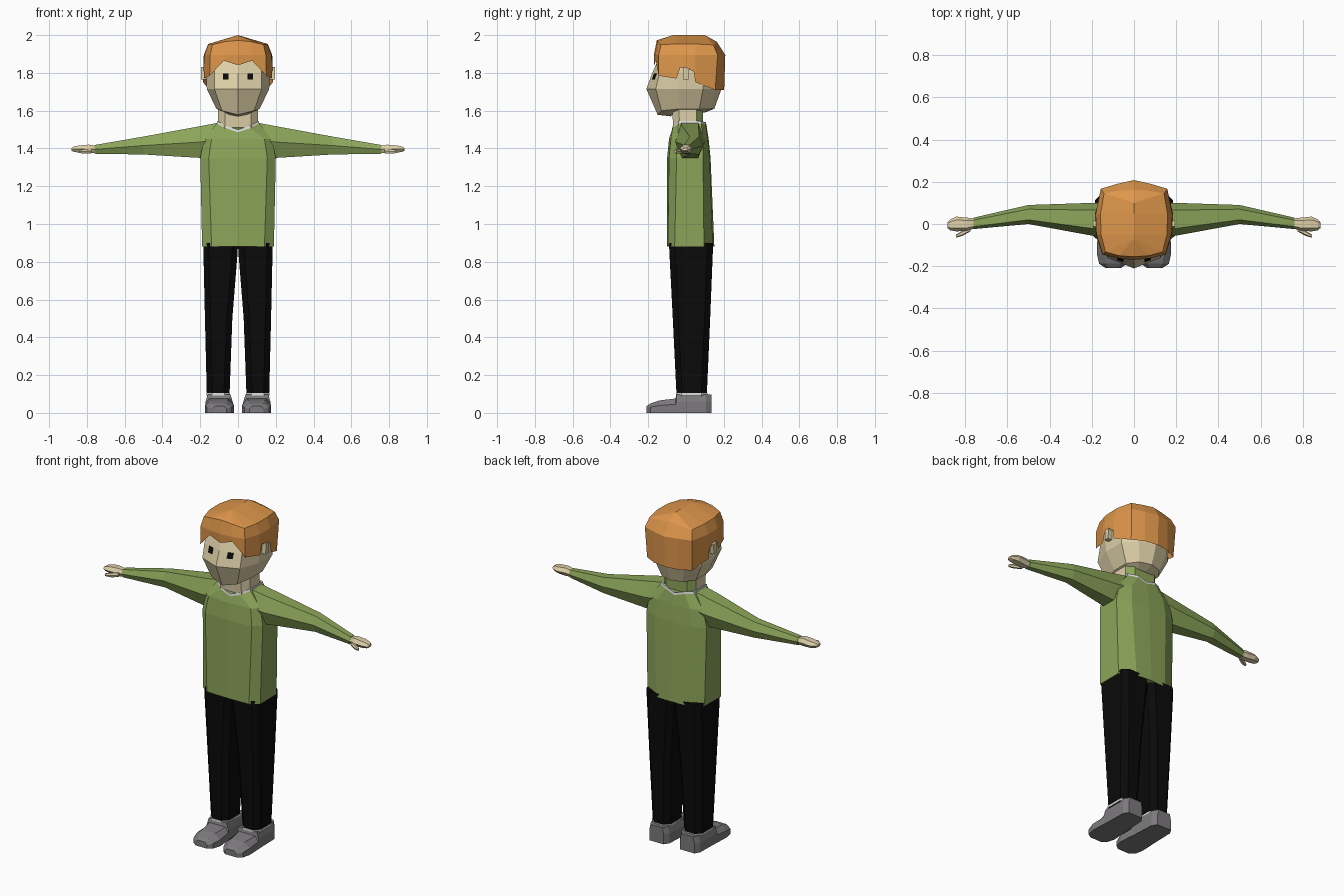
import bpy, bmesh
from mathutils import Vector
from mathutils.bvhtree import BVHTree


def material(name, rgb):
    m = bpy.data.materials.new(name)
    m.diffuse_color = (*rgb, 1)
    return m


GREEN = material("sweater green", (0.262, 0.376, 0.102))
HAIR = material("ginger hair", (0.73, 0.305, 0.07))
SKIN = material("skin", (0.73, 0.63, 0.392))
BLACK = material("black", (0.003, 0.003, 0.003))
GREY = material("shoe grey", (0.205, 0.195, 0.205))
WHITE = material("white trim", (0.75, 0.75, 0.75))


def finish(name, bm, mats, mirror=False):
    bmesh.ops.remove_doubles(bm, verts=bm.verts, dist=0.002)
    bmesh.ops.recalc_face_normals(bm, faces=bm.faces)
    me = bpy.data.meshes.new(name)
    bm.to_mesh(me)
    bm.free()
    ob = bpy.data.objects.new(name, me)
    bpy.context.collection.objects.link(ob)
    for m in mats:
        me.materials.append(m)
    if mirror:
        ob.modifiers.new("Mirror", 'MIRROR')
    return ob


def loft(name, rings, mat, mirror=False, caps=True, mats=None):
    """Skin a list of equal-length closed rings."""
    bm = bmesh.new()
    rows = [[bm.verts.new(p) for p in r] for r in rings]
    n = len(rows[0])
    for a, b in zip(rows, rows[1:]):
        for i in range(n):
            j = (i + 1) % n
            bm.faces.new((a[i], a[j], b[j], b[i]))
    if caps:
        bm.faces.new(rows[0])
        bm.faces.new(rows[-1])
    return finish(name, bm, mats or [mat], mirror)


def sym(half, z=None):
    """Full ring from a right-hand half outline running front to back."""
    pts = [(p[0], p[1], p[2] if len(p) > 2 else z) for p in half]
    return pts + [(-x, y, h) for x, y, h in reversed(pts) if x > 0]


def octagon(x0, x1, y0, y1, z, c=0.03):
    return [(x0 + c, y0, z), (x1 - c, y0, z), (x1, y0 + c, z), (x1, y1 - c, z),
            (x1 - c, y1, z), (x0 + c, y1, z), (x0, y1 - c, z), (x0, y0 + c, z)]


def limb(x, y0, y1, z0, z1, c=0.22):
    """Six-sided section across the x axis."""
    d, m = (y1 - y0) * c, (z0 + z1) / 2
    return [(x, y0, m), (x, y0 + d, z1), (x, y1 - d, z1),
            (x, y1, m), (x, y1 - d, z0), (x, y0 + d, z0)]


# Sweater body and neckline
collar = [(0, -.075, 1.49), (.06, -.07, 1.51), (.11, -.04, 1.535),
          (.11, .08, 1.535), (.06, .105, 1.53), (0, .11, 1.51)]
loft("sweater_body", [
    sym([(0, -.10), (.14, -.096), (.19, -.06), (.19, .095), (.10, .142), (0, .15)], .88),
    sym([(0, -.10), (.155, -.09), (.2, -.05), (.2, .09), (.12, .125), (0, .13)], 1.35),
    sym([(0, -.09), (.14, -.08), (.18, -.045), (.18, .09), (.11, .115), (0, .12)], 1.45),
    sym(collar)], GREEN)
loft("collar_trim", [
    sym([(x * s, .02 + (y - .02) * s, z + dz) for x, y, z in collar])
    for s, dz in ((1.02, -.004), (1.0, .009), (.9, .006))], WHITE, caps=False)

# Sleeves, hands and thumbs
loft("sleeve", [limb(.11, -.06, .10, 1.36, 1.535), limb(.2, -.055, .10, 1.35, 1.518),
                limb(.5, 0, .09, 1.368, 1.463), limb(.76, -.024, .03, 1.372, 1.418)],
     GREEN, mirror=True)
loft("hand", [limb(.75, -.02, .025, 1.376, 1.414), limb(.79, -.032, .03, 1.374, 1.42),
              limb(.84, -.035, .035, 1.378, 1.416), limb(.87, -.03, .022, 1.382, 1.41),
              limb(.882, -.02, .01, 1.388, 1.402)], SKIN, mirror=True)
loft("thumb", [limb(.775, -.035, -.015, 1.375, 1.4), limb(.81, -.055, -.03, 1.372, 1.396),
               limb(.842, -.065, -.05, 1.376, 1.39)], SKIN, mirror=True)

# Neck, with the sweater colour up its back
neck = loft("neck", [octagon(-.105, .105, -.065, .09, 1.47, .035),
                     octagon(-.105, .105, -.075, .09, 1.63, .035)], SKIN, mats=[SKIN, GREEN])
for f in neck.data.polygons:
    f.material_index = int(f.normal.y > .4)

# Head
head = loft("head", [
    sym([(0, -.08, 1.57), (.05, -.07, 1.58), (.07, -.03, 1.59),
         (.07, .06, 1.59), (.05, .09, 1.59), (0, .10, 1.59)]),
    sym([(0, -.15, 1.578), (.085, -.13, 1.60), (.115, -.03, 1.61),
         (.115, .07, 1.61), (.07, .13, 1.61), (0, .15, 1.61)]),
    sym([(0, -.21), (.125, -.16), (.165, -.04), (.165, .09), (.10, .16), (0, .188)], 1.715),
    sym([(0, -.178), (.125, -.14), (.17, -.04), (.17, .09), (.10, .16), (0, .19)], 1.80),
    sym([(0, -.15), (.12, -.12), (.165, -.04), (.165, .08), (.10, .155), (0, .185)], 1.865),
    sym([(0, -.12), (.10, -.10), (.13, -.04), (.13, .07), (.08, .12), (0, .14)], 1.94)], SKIN)

# Hair: jagged hem, sides, crown edge, and a central ridge
side_y = (-.07, -.07, -.07, -.05, -.03, .04, .05, .10, .10, .10)
loft("hair", [
    sym([(0, -.168, 1.84), (.075, -.16, 1.865), (.15, -.145, 1.785), (.18, -.05, 1.77),
         (.182, -.03, 1.83), (.185, .04, 1.81), (.185, .05, 1.75), (.15, .155, 1.71),
         (.08, .19, 1.71), (0, .202, 1.71)]),
    sym([(0, -.17), (.075, -.163), (.147, -.145), (.177, -.05), (.179, -.03), (.181, .04),
         (.181, .05), (.157, .167), (.08, .19), (0, .208)], 1.895),
    sym([(0, -.155, 1.972), (.07, -.15, 1.965), (.135, -.132, 1.95), (.156, -.05, 1.953),
         (.157, -.03, 1.953), (.158, .04, 1.953), (.158, .05, 1.953), (.142, .145, 1.948),
         (.07, .157, 1.957), (0, .163, 1.965)]),
    sym([(0 if i in (0, 9) else .0004, y, 2.0) for i, y in enumerate(side_y)])],
    HAIR, caps=False)

# Ears
loft("ear", [[(x, -.016, 1.765), (x, .012, 1.765), (x, .018, 1.825), (x, -.012, 1.83)]
             for x in (.16, .195)], SKIN, mirror=True)

# Eyes: thin plates laid on the face
bm = bmesh.new()
bm.from_mesh(head.data)
face = BVHTree.FromBMesh(bm)
bm.free()
rings = [[], []]
for x, z in ((.05, 1.765), (.08, 1.765), (.08, 1.796), (.05, 1.796)):
    hit = face.ray_cast(Vector((x, -1, z)), Vector((0, 1, 0)))[0]
    for ring, d in zip(rings, (.002, -.005)):
        ring.append((x, hit.y + d, z))
loft("eye", rings, BLACK, mirror=True)

# Trouser legs and sock rims
loft("trouser_leg", [octagon(.045, .165, -.05, .11, .09), octagon(.03, .175, -.07, .128, .5),
                     octagon(.002, .183, -.088, .142, .85), octagon(0, .184, -.09, .143, .9)],
     BLACK, mirror=True)
loft("sock_rim", [octagon(.042, .168, -.053, .113, z) for z in (.092, .104)],
     WHITE, mirror=True)


# Shoes, lofted from heel to toe
def shoe_section(y, x0, x1, top, c):
    m = top * .6
    return [(x0, y, 0), (x1, y, 0), (x1, y, m), (x1 - c, y, top), (x0 + c, y, top), (x0, y, m)]


loft("shoe", [shoe_section(*s) for s in (
    (.135, .055, .15, .098, .008), (.105, .036, .168, .098, .008), (-.05, .028, .172, .098, .012),
    (-.056, .026, .173, .076, .02), (-.14, .02, .176, .066, .035), (-.188, .034, .165, .05, .03),
    (-.208, .06, .135, .036, .015))], GREY, mirror=True)
